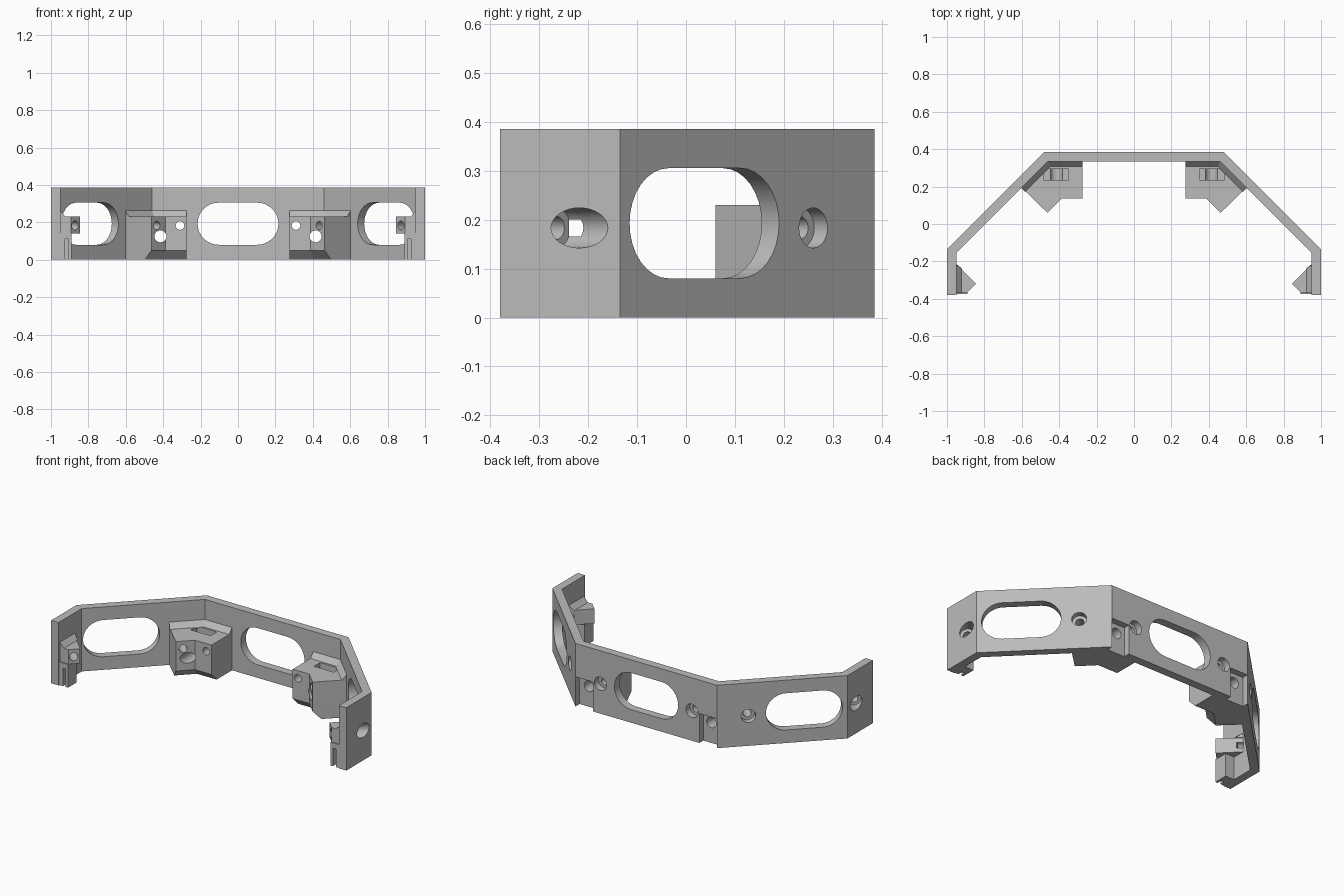
import bpy, bmesh, math
from mathutils import Vector

cube = bpy.data.objects.get("Cube")
if cube:
    bpy.data.objects.remove(cube)

grey = bpy.data.materials.new("matte_grey")
grey.use_nodes = True
color = (0.5, 0.5, 0.5, 1)
grey.diffuse_color = color
grey.node_tree.nodes["Principled BSDF"].inputs["Base Color"].default_value = color


def loft(name, loops):
    """Closed solid through matching outlines, each given as (points, height)."""
    bm = bmesh.new()
    rings = [[bm.verts.new((x, y, z)) for x, y in pts] for pts, z in loops]
    for low, high in zip(rings, rings[1:]):
        for i in range(len(low)):
            j = (i + 1) % len(low)
            bm.faces.new((low[i], low[j], high[j], high[i]))
    bm.faces.new(rings[0][::-1])
    bm.faces.new(rings[-1])
    bmesh.ops.recalc_face_normals(bm, faces=bm.faces)
    mesh = bpy.data.meshes.new(name)
    bm.to_mesh(mesh)
    bm.free()
    ob = bpy.data.objects.new(name, mesh)
    bpy.context.collection.objects.link(ob)
    mesh.materials.append(grey)
    return ob


def prism(name, pts, z0, z1):
    return loft(name, [(pts, z0), (pts, z1)])


def box(x0, x1, y0, y1, z0, z1, name="cutter"):
    return prism(name, [(x0, y0), (x1, y0), (x1, y1), (x0, y1)], z0, z1)


def rod(start, end, r):
    start, end = Vector(start), Vector(end)
    d = end - start
    pts = [(r * math.cos(a * math.tau / 32), r * math.sin(a * math.tau / 32)) for a in range(32)]
    ob = prism("cutter", pts, 0, d.length)
    ob.location = start
    ob.rotation_euler = d.to_track_quat('Z', 'Y').to_euler()
    return ob


def slot(x, y, angle):
    """Rounded window cutter, standing upright and turned about z."""
    r, half = 0.1125, 0.1035
    pts = []
    for side in (1, -1):
        for i in range(17):
            a = math.pi * (i / 16 - 0.5)
            pts.append((side * (half + r * math.cos(a)), side * r * math.sin(a)))
    ob = prism("cutter", pts, -0.1, 0.1)
    ob.location = (x, y, 0.1925)
    ob.rotation_euler = (math.pi / 2, 0, angle)
    return ob


def cut(ob, cutters):
    bpy.context.view_layer.objects.active = ob
    for c in cutters:
        mod = ob.modifiers.new("cut", 'BOOLEAN')
        mod.operation, mod.solver, mod.object = 'DIFFERENCE', 'EXACT', c
        bpy.ops.object.modifier_apply(modifier=mod.name)


def finish(ob):
    """Mirror to the other side and keep hard edges."""
    bpy.ops.object.select_all(action='DESELECT')
    bpy.context.view_layer.objects.active = ob
    ob.select_set(True)
    mod = ob.modifiers.new("mirror", 'MIRROR')
    mod.use_bisect_axis[0] = True
    bpy.ops.object.modifier_apply(modifier=mod.name)
    bpy.ops.object.shade_smooth_by_angle(angle=math.radians(30))


H = 0.385
# Angled band, left half
band = prism("band", [(-0.1, 0.385), (0.48, 0.385), (1, -0.135), (1, -0.38),
                      (0.95, -0.38), (0.95, -0.156), (0.459, 0.335), (-0.1, 0.335)], 0, H)

# Corner block with chamfered underside
front = [(0.275, 0.136), (0.388, 0.136), (0.463, 0.06)]
back = [(0.606, 0.199), (0.461, 0.342), (0.275, 0.342)]
low_front = [(0.275, 0.186), (0.367, 0.186), (0.498, 0.095)]
low_front[1] = (0.408, 0.186)
corner_block = loft("corner_block", [(low_front + back, 0), (front + back, 0.05), (front + back, 0.23)])

# Sloped fillet between corner block and band
wall = [(0.602, 0.192), (0.459, 0.335), (0.275, 0.335)]
corner_fillet = loft("corner_fillet", [
    ([(0.275, 0.305), (0.447, 0.305), (0.581, 0.171)] + back, 0.228),
    (wall[::-1] + back, 0.262)])

# Hooked end block with sloped top, and the tab below it
hook = [(0.955, -0.2), (0.845, -0.32), (0.892, -0.368), (0.955, -0.368)]
hook[0:1] = [(0.955, -0.21)]
end_hook = prism("end_hook", hook, 0.14, 0.23)
end_fillet = loft("end_fillet", [
    ([(0.955, -0.21), (0.92, -0.238), (0.92, -0.368), (0.955, -0.368)], 0.228),
    ([(0.955, -0.21), (0.95, -0.22), (0.95, -0.368), (0.955, -0.368)], 0.26)])
end_tab = box(0.89, 0.955, -0.375, -0.29, 0, 0.142, "end_tab")
cut(end_tab, [groove := box(0.905, 0.925, -0.4, -0.345, -0.1, 0.11)])

# Screw holes: each a narrow bore with a wide head recess
Z = 0.183
diag = [rod((0.35, 0.005, Z), (0.7, 0.355, Z), 0.023),
        rod((0.578, 0.233, Z), (0.7, 0.355, Z), 0.041)]
straight = [rod((0.31, 0, Z), (0.31, 0.5, Z), 0.023),
            rod((0.31, 0.345, Z), (0.31, 0.5, Z), 0.041)]
pin = [rod((0.415, 0, 0.125), (0.415, 0.5, 0.125), 0.032)]
end = [rod((0.8, -0.4175, Z), (1.1, -0.1175, Z), 0.024),
       rod((0.952, -0.2655, Z), (1.1, -0.1175, Z), 0.041)]
notch = box(0.36, 0.478, 0.347, 0.5, -0.1, 0.18)
pocket = box(0.35, 0.485, 0.235, 0.295, 0.12, 0.4)
windows = [slot(0, 0.36, 0), slot(0.81, 0.02, -math.pi / 4)]

cut(band, windows + diag + straight + pin + end + [notch])
cut(corner_block, diag + straight + pin + [pocket])
cut(corner_fillet, diag + straight)
for part in (end_hook, end_fillet, end_tab):
    cut(part, end)

for c in windows + diag + straight + pin + end + [notch, pocket, groove]:
    bpy.data.objects.remove(c)
for part in (band, corner_block, corner_fillet, end_hook, end_fillet, end_tab):
    finish(part)
